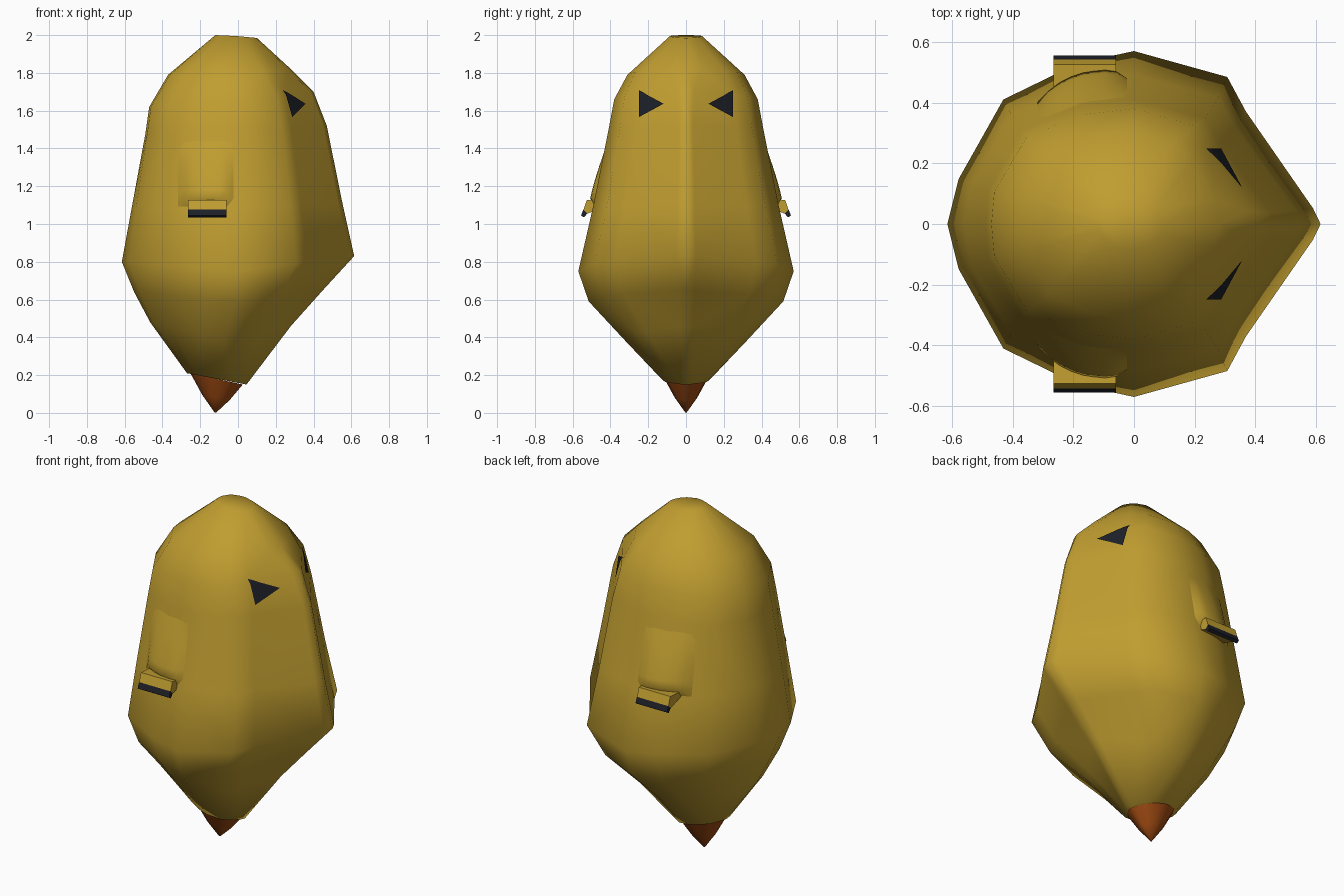
import bpy, bmesh
from math import radians, sin, pi
from mathutils import Vector
from mathutils.bvhtree import BVHTree

if "Cube" in bpy.data.objects:
    bpy.data.objects.remove(bpy.data.objects["Cube"])


def material(name, rgb):
    mat = bpy.data.materials.new(name)
    mat.use_nodes = True
    colour = (*rgb, 1)
    mat.diffuse_color = colour
    mat.node_tree.nodes["Principled BSDF"].inputs["Base Color"].default_value = colour
    return mat


GOLD = material("gold", (0.53, 0.34, 0.03))
BROWN = material("rust brown", (0.35, 0.07, 0.006))
BLACK = material("soft black", (0.012, 0.014, 0.02))


def finish(bm, name, mats, angle=0):
    mesh = bpy.data.meshes.new(name)
    bm.to_mesh(mesh)
    bm.free()
    for mat in mats:
        mesh.materials.append(mat)
    obj = bpy.data.objects.new(name, mesh)
    bpy.context.collection.objects.link(obj)
    if angle:
        bpy.ops.object.select_all(action="DESELECT")
        obj.select_set(True)
        bpy.context.view_layer.objects.active = obj
        bpy.ops.object.shade_smooth_by_angle(angle=radians(angle))


# Half outline of the body, back to front: wedge shaped and rounded variants
WEDGE = [(-1, 0), (-.94, .26), (-.7, .72), (-.3, .93), (0, 1), (.5, .85), (.6, .65), (.96, .09), (1, 0)]
ROUND = [(-1, 0), (-.98, .28), (-.75, .76), (-.35, .95), (0, 1), (.5, .87), (.75, .66), (.95, .3), (1, 0)]

# Rings: centre x, back (x, z), side (y, z), front (x, z), roundness of back and front
RINGS = [
    (-.01, (-.12, 2.0), (.085, 1.995), (.10, 1.985), (.5, 1)),
    (-.02, (-.37, 1.79), (.31, 1.79), (.28, 1.82), (.8, .8)),
    (0, (-.47, 1.62), (.38, 1.66), (.40, 1.70), (1, .1)),
    (0, (-.49, 1.48), (.41, 1.50), (.47, 1.52), (1, 0)),
    (0, (-.56, 1.1), (.49, 1.1), (.555, 1.1), (.5, 0)),
    (0, (-.615, .80), (.57, .75), (.615, .83), (0, 0)),
    (-.01, (-.55, .64), (.515, .59), (.45, .65), (0, 0)),
    (-.07, (-.465, .48), (.32, .38), (.28, .46), (.1, .1)),
    (-.11, (-.27, .21), (.13, .18), (.045, .15), (.5, .6)),
]


def ring_points(centre, back, side, front, roundness):
    half = []
    for a, b in zip(WEDGE, ROUND):
        u, v = Vector(a).lerp(Vector(b), roundness[a[0] > 0])
        end = front if u > 0 else back
        x = centre + abs(u) * (end[0] - centre)
        z = side[1] + abs(u) * (end[1] - side[1])
        half.append(Vector((x, v * side[0], z)))
    other = [Vector((p.x, -p.y, p.z)) for p in half[-2:0:-1]]
    return half + other


def bridge(bm, upper, lower):
    for i in range(len(upper)):
        bm.faces.new((upper[i - 1], upper[i], lower[i], lower[i - 1]))


# Faceted body lofted through the rings
bm = bmesh.new()
loops = [[bm.verts.new(p) for p in ring_points(*ring)] for ring in RINGS]
for upper, lower in zip(loops, loops[1:]):
    bridge(bm, upper, lower)
bm.faces.new(loops[0])
bm.faces.new(loops[-1])
bmesh.ops.recalc_face_normals(bm, faces=bm.faces)
bmesh.ops.triangulate(bm, faces=bm.faces)
tree = BVHTree.FromBMesh(bm)
finish(bm, "body", [GOLD], 75)

# Pointed base filling the lower rim of the body, bulging slightly
bm = bmesh.new()
tip = Vector((-.12, 0, 0))
outline = [p.lerp(Vector((-.12, 0, p.z)), .12) for p in ring_points(*RINGS[-1])]
levels = []
for share, spread in ((1, 1), (.45, .52), (.01, .03)):
    levels.append([bm.verts.new(Vector((tip.x + (p.x - tip.x) * spread, p.y * spread, p.z * share)))
                   for p in outline])
for upper, lower in zip(levels, levels[1:]):
    bridge(bm, upper, lower)
bm.faces.new(levels[0])
bm.faces.new(levels[-1])
bmesh.ops.recalc_face_normals(bm, faces=bm.faces)
finish(bm, "pointed_base", [BROWN], 60)


# Triangular eyes laid onto the front facets
def eye(name, side):
    bm = bmesh.new()
    corners = [(.245, 1.705), (.245, 1.565), (.115, 1.635)]
    bm.faces.new([bm.verts.new((2, side * y, z)) for y, z in corners])
    bmesh.ops.subdivide_edges(bm, edges=bm.edges, cuts=5, use_grid_fill=True)
    for v in bm.verts:
        hit, normal, _, _ = tree.ray_cast(v.co, Vector((-1, 0, 0)))
        v.co = hit + normal * .007
    for f in bm.faces:
        f.normal_update()
        if f.normal.x < 0:
            f.normal_flip()
    finish(bm, name, [BLACK])


# Solid with a (y, z) profile, as wide as the flap
def slab(bm, side, profile, mat):
    ends = [[bm.verts.new((x, side * y, z)) for y, z in profile] for x in (-.265, -.06)]
    faces = [bm.faces.new(end) for end in ends]
    for i in range(len(profile)):
        faces.append(bm.faces.new((ends[0][i - 1], ends[0][i], ends[1][i], ends[1][i - 1])))
    for face in faces:
        face.material_index = mat
    bmesh.ops.recalc_face_normals(bm, faces=faces)


# Short side flaps with dark tips
def flap(name, side):
    bm = bmesh.new()
    slab(bm, side, [(.42, 1.12), (.525, 1.127), (.543, 1.075), (.523, 1.055), (.42, 1.09)], 0)
    slab(bm, side, [(.543, 1.077), (.556, 1.045), (.54, 1.035), (.521, 1.058)], 1)
    finish(bm, name, [GOLD, BLACK])


# Soft swelling of the body that leads down into each flap
def swelling(name, side):
    bm = bmesh.new()
    bmesh.ops.create_grid(bm, x_segments=8, y_segments=8, size=1)
    for v in bm.verts:
        across, down = v.co.x, (1 - v.co.y) / 2
        start = Vector((-.17 + .15 * across, side * 2, 1.45 - .36 * down))
        hit, _, _, _ = tree.ray_cast(start, Vector((0, -side, 0)))
        fall = 1 if down < .95 else 0
        rise = .045 * sin(pi / 2 * down) * (1 - across ** 4) * fall - .002
        v.co = hit + Vector((0, side * rise, 0))
    for f in bm.faces:
        f.normal_update()
        if f.normal.y * side < 0:
            f.normal_flip()
    finish(bm, name, [GOLD], 75)


for label, side in (("left", 1), ("right", -1)):
    eye(label + "_eye", side)
    flap(label + "_flap", side)
    swelling(label + "_swelling", side)
